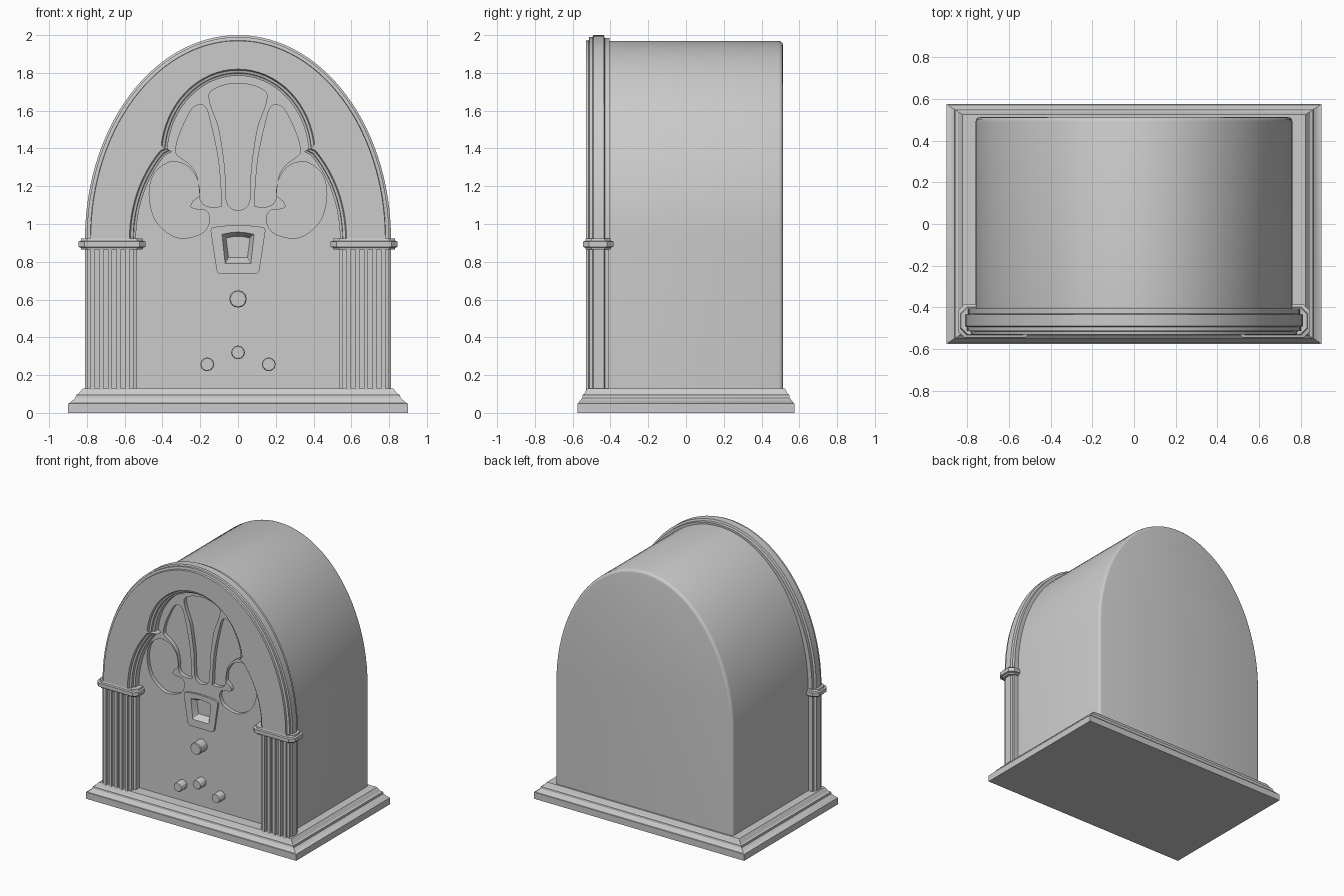
import bpy, bmesh, math
from mathutils import Matrix, Vector
from math import sin, cos, pi, sqrt

if "Cube" in bpy.data.objects:
    bpy.data.objects.remove(bpy.data.objects["Cube"])


def finish(name, mesh, angle=30):
    ob = bpy.data.objects.new(name, mesh)
    bpy.context.collection.objects.link(ob)
    bpy.ops.object.select_all(action='DESELECT')
    ob.select_set(True)
    bpy.context.view_layer.objects.active = ob
    bpy.ops.object.shade_smooth_by_angle(angle=math.radians(angle))
    return ob


def loft(name, rings, cap_start=True, cap_end=True):
    """Skin a series of closed rings that have equal point counts."""
    bm = bmesh.new()
    vs = [[bm.verts.new(p) for p in r] for r in rings]
    n = len(rings[0])
    for a, b in zip(vs, vs[1:]):
        for i in range(n):
            j = (i + 1) % n
            bm.faces.new((a[i], a[j], b[j], b[i]))
    if cap_start:
        bm.faces.new(vs[0])
    if cap_end:
        bm.faces.new(vs[-1])
    bmesh.ops.recalc_face_normals(bm, faces=bm.faces)
    me = bpy.data.meshes.new(name)
    bm.to_mesh(me)
    bm.free()
    return finish(name, me)


def sheet(name, outlines, y0, y1):
    """Flat upright board: first outline is the edge, the others are holes."""
    cu = bpy.data.curves.new(name, 'CURVE')
    cu.dimensions = '2D'
    cu.fill_mode = 'BOTH'
    cu.extrude = (y1 - y0) / 2
    for pts in outlines:
        sp = cu.splines.new('POLY')
        sp.points.add(len(pts) - 1)
        for p, (x, z) in zip(sp.points, pts):
            p.co = (x, z, 0, 1)
        sp.use_cyclic_u = True
    tmp = bpy.data.objects.new(name + "_outline", cu)
    bpy.context.collection.objects.link(tmp)
    bpy.context.view_layer.update()
    dg = bpy.context.evaluated_depsgraph_get()
    me = bpy.data.meshes.new_from_object(tmp.evaluated_get(dg))
    bpy.data.objects.remove(tmp)
    me.transform(Matrix.Translation((0, (y0 + y1) / 2, 0)) @ Matrix.Rotation(pi / 2, 4, 'X'))
    return finish(name, me)


def smooth_loop(pts, steps=5):
    """Closed Catmull-Rom curve through the points."""
    P = [Vector(p) for p in pts]
    out = []
    for i in range(len(P)):
        a, b, c, d = (P[(i + k) % len(P)] for k in (-1, 0, 1, 2))
        for s in range(steps):
            t = s / steps
            q = 0.5 * (2 * b + (c - a) * t + (2 * a - 5 * b + 4 * c - d) * t * t
                       + (3 * b - a - 3 * c + d) * t ** 3)
            out.append((q.x, q.y))
    return out


def arch_outline(w, rise, bottom, spring=0.92, n=48):
    pts = [(w, bottom)]
    pts += [(w * cos(pi * i / n), spring + rise * sin(pi * i / n)) for i in range(n + 1)]
    return pts + [(-w, bottom)]


# Stepped plinth
base = [(0, 0), (0.05, 0), (0.052, 0.008), (0.08, 0.04), (0.095, 0.042),
        (0.1, 0.055), (0.13, 0.078)]
loft("base", [[(sx * (0.9 - d), sy * (0.575 - 0.65 * d), z)
               for sx, sy in ((1, 1), (-1, 1), (-1, -1), (1, -1))] for z, d in base])

# Cabinet body with rounded back edge
loft("cabinet", [[(x, y, z) for x, z in arch_outline(0.76 - d, 1.05 - d, 0.11)]
                 for y, d in ((-0.41, 0), (0.49, 0), (0.503, 0.004), (0.51, 0.011), (0.513, 0.022))])


# Moulded front arch: ellipse outside, three-lobed opening inside
def inner_edge(d):
    pts = []
    for i in range(13):                       # lower side lobe
        t = i / 12 * 0.775
        pts.append(((0.575 - d) * cos(t), 0.92 + (0.67 - d) * sin(t)))
    pts.append((0.385 - d, 1.40 - d * 0.5))   # cusp
    for i in range(17):                       # top lobe
        t = 0.09 + (pi / 2 - 0.09) * i / 16
        pts.append(((0.41 - d) * cos(t), 1.36 + (0.46 - d) * sin(t)))
    return pts + [(-x, z) for x, z in pts[-2::-1]]


def outer_edge(d, n):
    return [((0.81 - d) * cos(pi * i / (n - 1)), 0.92 + (1.08 - d) * sin(pi * i / (n - 1)))
            for i in range(n)]


outside = [(0.015, -0.405), (0.015, -0.43), (0, -0.435), (0, -0.49), (0.01, -0.495),
           (0.01, -0.512), (0.028, -0.515), (0.03, -0.53)]
inside = [(0, -0.53), (0.006, -0.513), (0.02, -0.508), (0.022, -0.49),
          (0.035, -0.485), (0.035, -0.415)]
count = len(inner_edge(0))
lines = [[(x, y, z) for x, z in outer_edge(d, count)] for d, y in outside]
lines += [[(x, y, z) for x, z in inner_edge(d)] for d, y in inside]
loft("front_arch", [list(section) for section in zip(*lines)])

# Fluted pilasters and their capitals
section = [(0.535, -0.41), (0.535, -0.485), (0.553, -0.49), (0.553, -0.51), (0.575, -0.512)]
for i in range(9):
    y = -0.53 if i % 2 == 0 else -0.508
    section += [(0.575 + i * 0.0228, y), (0.575 + (i + 1) * 0.0228, y)]
section += [(0.78, -0.515), (0.8, -0.512), (0.8, -0.495), (0.81, -0.49), (0.81, -0.435),
            (0.795, -0.43), (0.795, -0.41)]


def octagon(d, z, side):
    x0, x1, y0, y1, c = 0.49 + d, 0.845 - d, -0.545 + d, -0.385 - d, 0.032
    pts = [(x0 + c, y0), (x1 - c, y0), (x1, y0 + c), (x1, y1 - c),
           (x1 - c, y1), (x0 + c, y1), (x0, y1 - c), (x0, y0 + c)]
    return [(side * x, y, z) for x, y in pts]


for side, label in ((-1, "left"), (1, "right")):
    loft(label + "_pilaster", [[(side * x, y, z) for x, y in section] for z in (0.12, 0.9)])
    loft(label + "_capital", [octagon(d, z, side) for z, d in
                              ((0.865, 0.015), (0.875, 0.012), (0.879, 0), (0.907, 0),
                               (0.911, 0.012), (0.923, 0.015))])


# Dial bezel outline: tapered frame with rounded corners and a bowed top
def dial_outline(wt, wb, zt, zb, r, bow):
    quad = [Vector(p) for p in ((wb, zb), (wt, zt), (-wt, zt), (-wb, zb))]
    out = []
    for i, q in enumerate(quad):
        a = q + (quad[i - 1] - q).normalized() * r
        b = q + (quad[(i + 1) % 4] - q).normalized() * r
        for k in range(5):
            t = k / 4
            out.append(a * (1 - t) ** 2 + q * 2 * t * (1 - t) + b * t * t)
        if i == 1:
            out += [Vector((wt * f, zt)) for f in (0.4, 0, -0.4)]
    return [(p.x, p.y + (bow * (1 - (p.x / wt) ** 2) if p.y > zt - r - 0.001 else 0)) for p in out]


rim = dial_outline(0.148, 0.11, 0.98, 0.735, 0.022, 0.014)
window = dial_outline(0.085, 0.068, 0.945, 0.79, 0.003, 0.012)
glass = dial_outline(0.063, 0.05, 0.925, 0.822, 0.003, 0.01)
loft("dial_bezel", [[(x, y, z) for x, z in ring] for ring, y in
                    ((rim, -0.43), (rim, -0.455), (window, -0.455), (glass, -0.412))],
     cap_start=False)

# Front panel pierced by the speaker openings
right = [(0.053, 1.098), (0.07, 1.3), (0.1, 1.5), (0.135, 1.6), (0.152, 1.66),
         (0.147, 1.698), (0.09, 1.73)]
centre = smooth_loop([(-x, z) for x, z in right] + [(0, 1.745)] + right[::-1])
petal = smooth_loop([(-.21, 1.63), (-.25, 1.60), (-.31, 1.475), (-.33, 1.39), (-.315, 1.36),
                     (-.255, 1.315), (-.215, 1.25), (-.2, 1.13), (-.16, 1.093), (-.095, 1.093),
                     (-.088, 1.12), (-.105, 1.34), (-.15, 1.555), (-.175, 1.62)])
lobe = smooth_loop([(-.37, 1.325), (-.445, 1.265), (-.47, 1.155), (-.44, 1.025), (-.36, .945),
                    (-.28, .925), (-.185, .955), (-.15, 1.02), (-.168, 1.07), (-.22, 1.078),
                    (-.25, 1.09), (-.24, 1.12), (-.203, 1.16), (-.215, 1.235), (-.26, 1.3),
                    (-.31, 1.325)])
holes = [centre, window]
for shape in (petal, lobe):
    holes += [shape, [(-x, z) for x, z in shape]]
sheet("front_panel", [arch_outline(0.65, 0.98, 0.11)] + holes, -0.44, -0.408)

# Scalloped control knobs
for name, x, z, r, depth in (("tuning_knob", 0, 0.603, 0.046, 0.08), ("centre_knob", 0, 0.32, 0.036, 0.065),
                             ("left_knob", -0.163, 0.257, 0.036, 0.065),
                             ("right_knob", 0.163, 0.257, 0.036, 0.065)):
    rings = []
    for y, s in ((-0.43, 1), (-0.44 - depth + 0.006, 1), (-0.44 - depth, 0.9)):
        rings.append([(x + r * s * (0.96 + 0.045 * abs(cos(6 * a))) * cos(a), y,
                       z + r * s * (0.96 + 0.045 * abs(cos(6 * a))) * sin(a))
                      for a in (2 * pi * i / 48 for i in range(48))])
    loft(name, rings)
